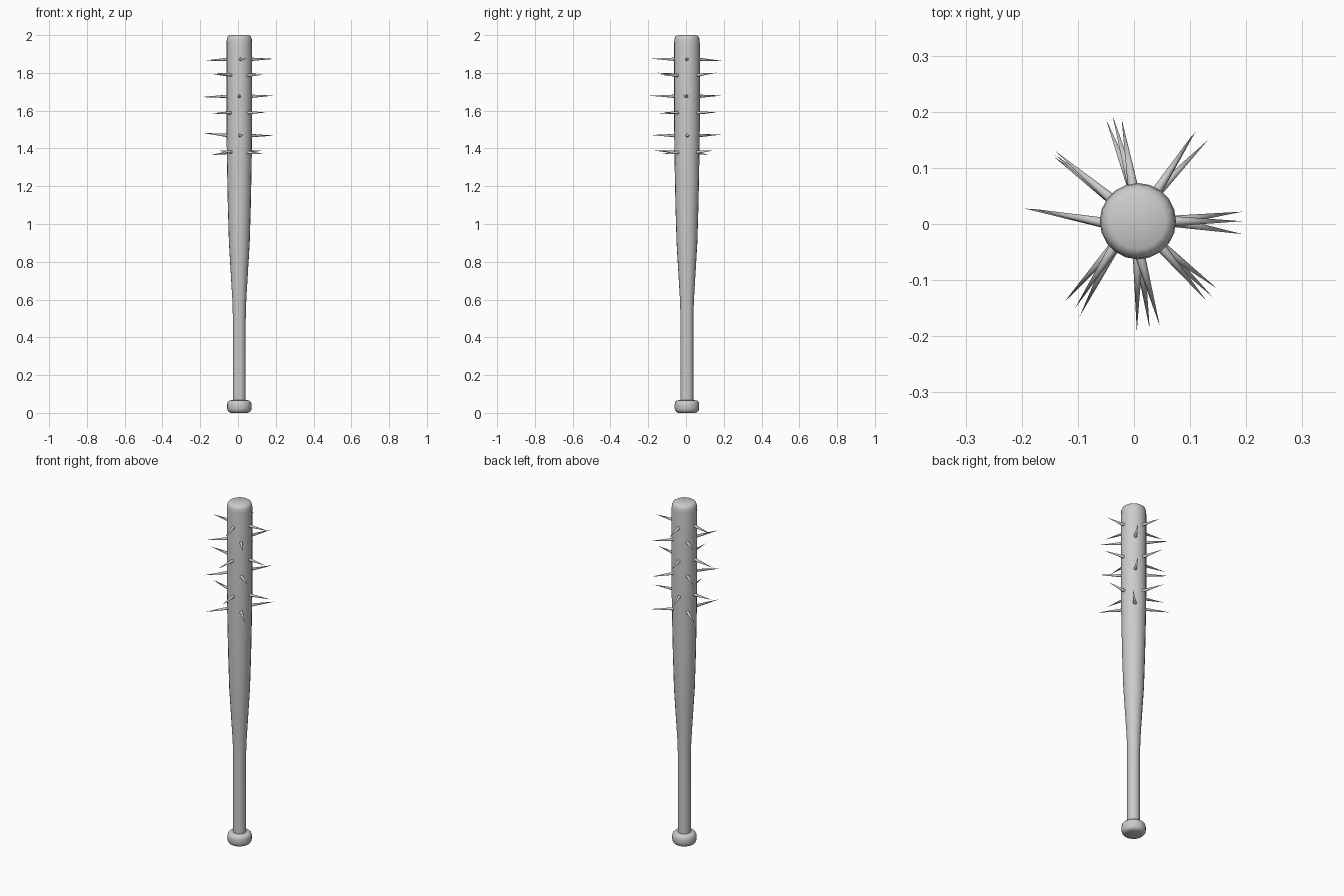
import bpy, bmesh, math
from mathutils import Vector

CX, CY = 0.007, 0.005   # bat axis


def finish(name, bm, angle):
    bmesh.ops.recalc_face_normals(bm, faces=bm.faces)
    me = bpy.data.meshes.new(name)
    bm.to_mesh(me)
    bm.free()
    ob = bpy.data.objects.new(name, me)
    bpy.context.collection.objects.link(ob)
    bpy.ops.object.select_all(action='DESELECT')
    ob.select_set(True)
    bpy.context.view_layer.objects.active = ob
    bpy.ops.object.shade_smooth_by_angle(angle=math.radians(angle))
    return ob


def lathe(name, profile, sides=20):
    bm = bmesh.new()
    rings = [[bm.verts.new((CX + r * math.cos(2 * math.pi * i / sides),
                            CY + r * math.sin(2 * math.pi * i / sides), z))
              for i in range(sides)] for r, z in profile]
    for a, b in zip(rings, rings[1:]):
        for i in range(sides):
            j = (i + 1) % sides
            bm.faces.new((a[i], a[j], b[j], b[i]))
    bm.faces.new(rings[0][::-1])
    bm.faces.new(rings[-1])
    return finish(name, bm, 60)


# tapered bat body with rounded tip
lathe("bat_body", [(0.034, 0.05), (0.034, 0.3), (0.034, 0.5), (0.037, 0.6), (0.046, 0.75),
                   (0.055, 0.9), (0.061, 1.1), (0.065, 1.3), (0.068, 1.5), (0.068, 1.96),
                   (0.066, 1.98), (0.061, 1.993), (0.05, 2.0)])

# rounded pommel at the grip end
lathe("pommel", [(0.045, 0.0), (0.056, 0.005), (0.063, 0.015), (0.065, 0.027), (0.065, 0.045),
                 (0.062, 0.057), (0.053, 0.066), (0.033, 0.068)])

# nails: ring height, then (tip x, tip y, tip z offset, base angle)
nails = [
    (1.872, [(0.193, 0.005, 0.002, 0), (-0.022, 0.187, -0.008, 98), (-0.18, 0.027, -0.007, 184), (0.046, -0.182, 0.003, 272)]),
    (1.787, [(0.105, 0.16, 0.014, 58), (-0.14, 0.13, 0.008, 140), (-0.105, -0.15, 0.014, 226), (0.13, -0.138, 0.003, 312)]),
    (1.676, [(0.193, -0.018, 0.004, 0), (-0.038, 0.193, 0.004, 98), (-0.197, 0.028, -0.004, 184), (0.005, -0.191, 0.003, 270)]),
    (1.589, [(0.11, 0.165, 0.002, 58), (-0.14, 0.123, -0.004, 140), (-0.125, -0.14, -0.003, 226), (0.148, -0.115, 0.002, 312)]),
    (1.468, [(0.193, 0.022, 0.0, 0), (-0.05, 0.187, 0.005, 98), (-0.185, 0.027, 0.014, 184), (0.028, -0.187, 0.003, 272)]),
    (1.38, [(0.132, 0.15, 0.01, 58), (-0.143, 0.12, -0.015, 140), (-0.097, -0.165, 0.008, 226), (0.14, -0.13, -0.01, 312)]),
]
bm = bmesh.new()
for z, ring in nails:
    for tx, ty, dz, ang in ring:
        a = math.radians(ang)
        base = Vector((CX + 0.055 * math.cos(a), CY + 0.055 * math.sin(a), z))
        tip = Vector((tx, ty, z + dz))
        q = (tip - base).to_track_quat('Z', 'Y')
        foot = [bm.verts.new(base + q @ Vector((0.0095 * math.cos(k * math.pi / 4),
                                                0.0095 * math.sin(k * math.pi / 4), 0)))
                for k in range(8)]
        top = bm.verts.new(tip)
        bm.faces.new(foot[::-1])
        for k in range(8):
            bm.faces.new((foot[k], foot[(k + 1) % 8], top))
finish("nails", bm, 50)
